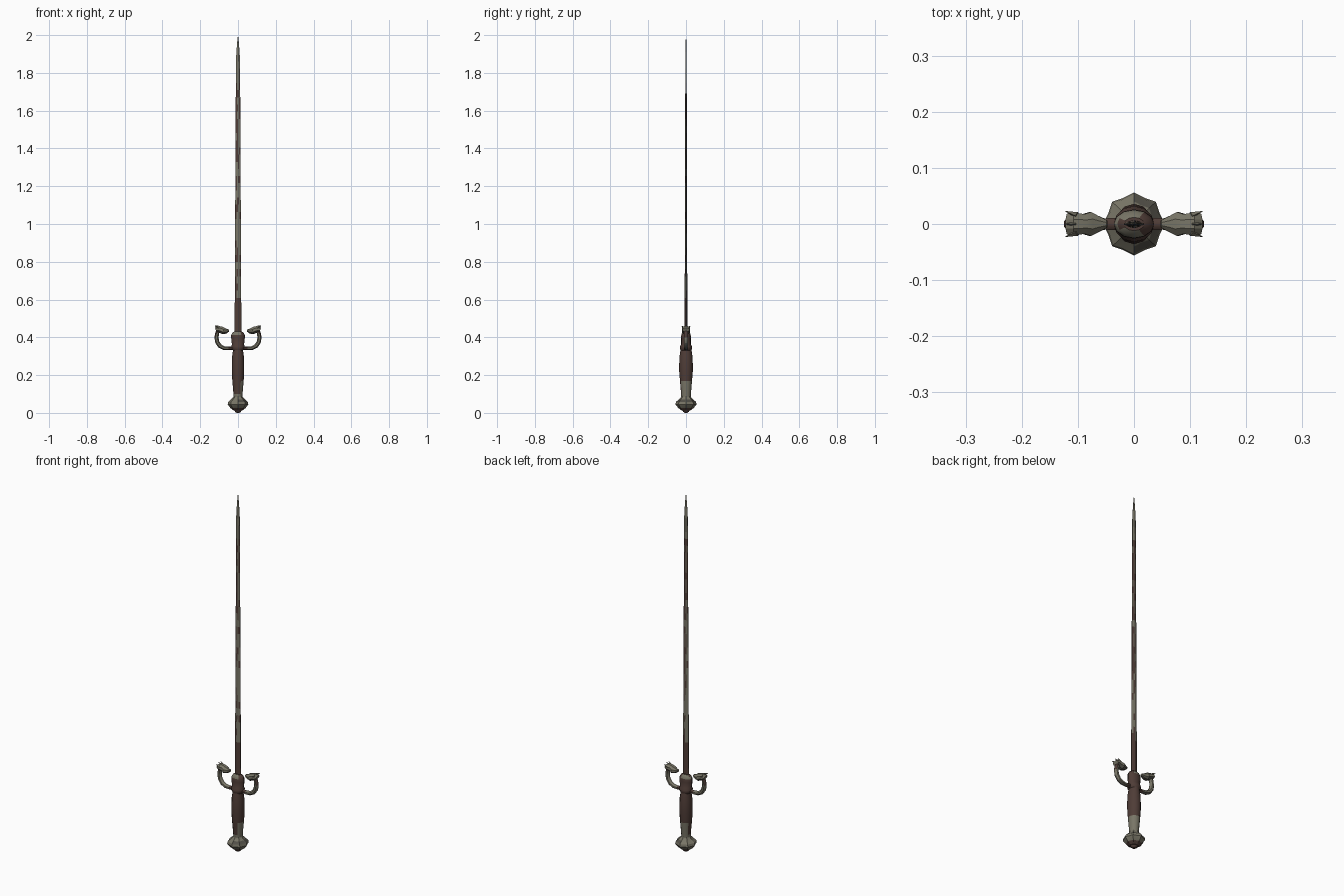
import bpy, bmesh, math, random
from mathutils import Vector

if "Cube" in bpy.data.objects:
    bpy.data.objects.remove(bpy.data.objects["Cube"])

random.seed(4)


def material(name, rgb):
    m = bpy.data.materials.new(name)
    m.diffuse_color = (*rgb, 1)
    m.use_nodes = True
    m.node_tree.nodes["Principled BSDF"].inputs["Base Color"].default_value = m.diffuse_color
    return m


MATS = [material("rust_brown", (0.078, 0.046, 0.038)),
        material("tarnished_metal", (0.19, 0.18, 0.135)),
        material("dark_metal", (0.085, 0.08, 0.065))]
BROWN, METAL, DARK = 0, 1, 2


def skin(name, rings, rule, angle=35):
    """Bridge rings of points, cap both ends, colour faces by a rule."""
    bm = bmesh.new()
    loops = [[bm.verts.new(p) for p in r] for r in rings]
    n = len(loops[0])
    for a, b in zip(loops, loops[1:]):
        for i in range(n):
            j = (i + 1) % n
            bm.faces.new((a[i], a[j], b[j], b[i]))
    bm.faces.new(loops[0])
    bm.faces.new(loops[-1])
    bmesh.ops.recalc_face_normals(bm, faces=bm.faces)
    bm.normal_update()
    for f in bm.faces:
        f.material_index = rule(f.calc_center_median(), f.normal)
    me = bpy.data.meshes.new(name)
    bm.to_mesh(me)
    bm.free()
    for m in MATS:
        me.materials.append(m)
    ob = bpy.data.objects.new(name, me)
    bpy.context.collection.objects.link(ob)
    bpy.ops.object.select_all(action='DESELECT')
    ob.select_set(True)
    bpy.context.view_layer.objects.active = ob
    bpy.ops.object.shade_smooth_by_angle(angle=math.radians(angle))
    return ob


def turned(profile, sides, lobe=0.0):
    """Upright oval rings from (z, half width x, half depth y)."""
    rings = []
    for z, rx, ry in profile:
        ring = []
        for i in range(sides):
            a = 2 * math.pi * i / sides
            k = 1 - lobe * (i % 2)
            ring.append((rx * k * math.cos(a), ry * k * math.sin(a), z))
        rings.append(ring)
    return rings


def swept(stations, sides, side):
    """Rings along a path in the xz plane: (x, z, half y, half thickness)."""
    rings = []
    for k, (x, z, hy, ht) in enumerate(stations):
        p, q = stations[max(k - 1, 0)], stations[min(k + 1, len(stations) - 1)]
        t = Vector((q[0] - p[0], q[1] - p[1])).normalized()
        ring = []
        for i in range(sides):
            a = 2 * math.pi * (i + 0.5) / sides
            c, s = ht * math.cos(a), hy * math.sin(a)
            ring.append((side * (x - t.y * c), s, z + t.x * c))
        rings.append(ring)
    return rings


# Pommel: lobed, flattened knob with a dark button underneath
skin("pommel", turned([(0.012, .022, .022), (0.025, .04, .04), (0.045, .055, .056),
                       (0.058, .052, .053), (0.07, .038, .04), (0.082, .026, .028),
                       (0.09, .023, .025)], 16, 0.1),
     lambda c, n: BROWN if c.z < 0.02 else DARK if 0.058 < c.z < 0.068 and c.x > 0 else METAL, 25)
skin("pommel_button", turned([(0, .008, .008), (0.006, .016, .016), (0.016, .02, .02)], 10),
     lambda c, n: BROWN)

# Grip: swelling handle, worn to bare metal low on the right and back
def grip_colour(c, n):
    if c.z < 0.1 or c.z < 0.17 and (n.x > 0.3 or n.y > 0.6):
        return METAL
    return BROWN


skin("grip", turned([(0.08, .023, .025), (0.1, .024, .026), (0.135, .027, .029),
                     (0.17, .03, .032), (0.22, .033, .036), (0.26, .033, .036),
                     (0.3, .031, .034), (0.335, .026, .029), (0.345, .025, .027)], 12),
     grip_colour)

# Collar block that the blade and guard arms grow from
skin("collar", turned([(0.33, .026, .028), (0.338, .034, .031), (0.352, .036, .032),
                       (0.362, .032, .026), (0.395, .036, .026), (0.412, .036, .025),
                       (0.424, .03, .021), (0.432, .018, .012)], 12),
     lambda c, n: METAL if c.z > 0.415 and n.x < 0.2 and n.z < 0.8 else BROWN)

# Curled guard arms ending in flared beast heads
ARM = [(0.015, .345, .012, .011), (0.05, .341, .011, .01), (0.075, .343, .012, .011),
       (0.096, .354, .012, .012), (0.11, .375, .012, .012), (0.114, .4, .012, .012),
       (0.11, .424, .012, .011), (0.1, .44, .013, .011)]
HEAD = [(0.118, .44, .02, .012), (0.108, .444, .022, .018), (0.09, .44, .019, .019),
        (0.078, .434, .023, .02), (0.062, .433, .015, .014), (0.048, .436, .007, .006)]
for side, word in ((-1, "left"), (1, "right")):
    skin(word + "_guard_arm", swept(ARM, 8, side),
         lambda c, n: BROWN if abs(c.x) < 0.04 or n.x * c.x > 0 and c.z > 0.4
         else DARK if n.z < -0.5 else METAL, 45)
    skin(word + "_guard_head", swept(HEAD, 8, side),
         lambda c, n: DARK if n.z < -0.5 else METAL, 25)
    # Ears and crest spike at the back of the head
    for y, tag in ((-.015, "front_ear"), (.015, "back_ear"), (0, "crest")):
        lift = .0 if y else .004
        rings = [[(side * (x + r * math.cos(a) * .5), y * k + r * math.sin(a) * .6,
                   z + lift + r * math.cos(a)) for a in (0, 1.57, 3.14, 4.71)]
                 for x, z, r, k in ((0.1, .449, .01, 1), (0.122, .459, .001, 1.5))]
        skin(word + "_" + tag, rings, lambda c, n: METAL, 20)

# Blade: slender ridged section, tapering to a needle point
def blade_colour(c, n):
    if abs(n.y) < 0.35:
        return DARK
    if c.z < 0.6:
        return BROWN
    if c.z > 1.75:
        return METAL if random.random() < 0.8 else DARK
    rust = 0.8 if c.z > 1.3 else 0.4
    if (c.x > 0) == (n.y < 0):
        rust -= 0.25
    return BROWN if random.random() < rust else METAL


rings = []
STEPS = 38
for k in range(STEPS + 1):
    z = 0.42 + (1.86 - 0.42) * k / STEPS
    u = k / STEPS
    rings.append((z, .018 - .007 * u, .0075 - .004 * u))
rings += [(1.91, .0085, .003), (1.96, .0045, .002), (2.0, .0004, .0004)]
section = [(1, .15), (.45, .75), (0, 1), (-.45, .75), (-1, .15),
           (-1, -.15), (-.45, -.75), (0, -1), (.45, -.75), (1, -.15)]
skin("blade", [[(w * a, t * b, z) for a, b in section] for z, w, t in rings],
     blade_colour, 15)
